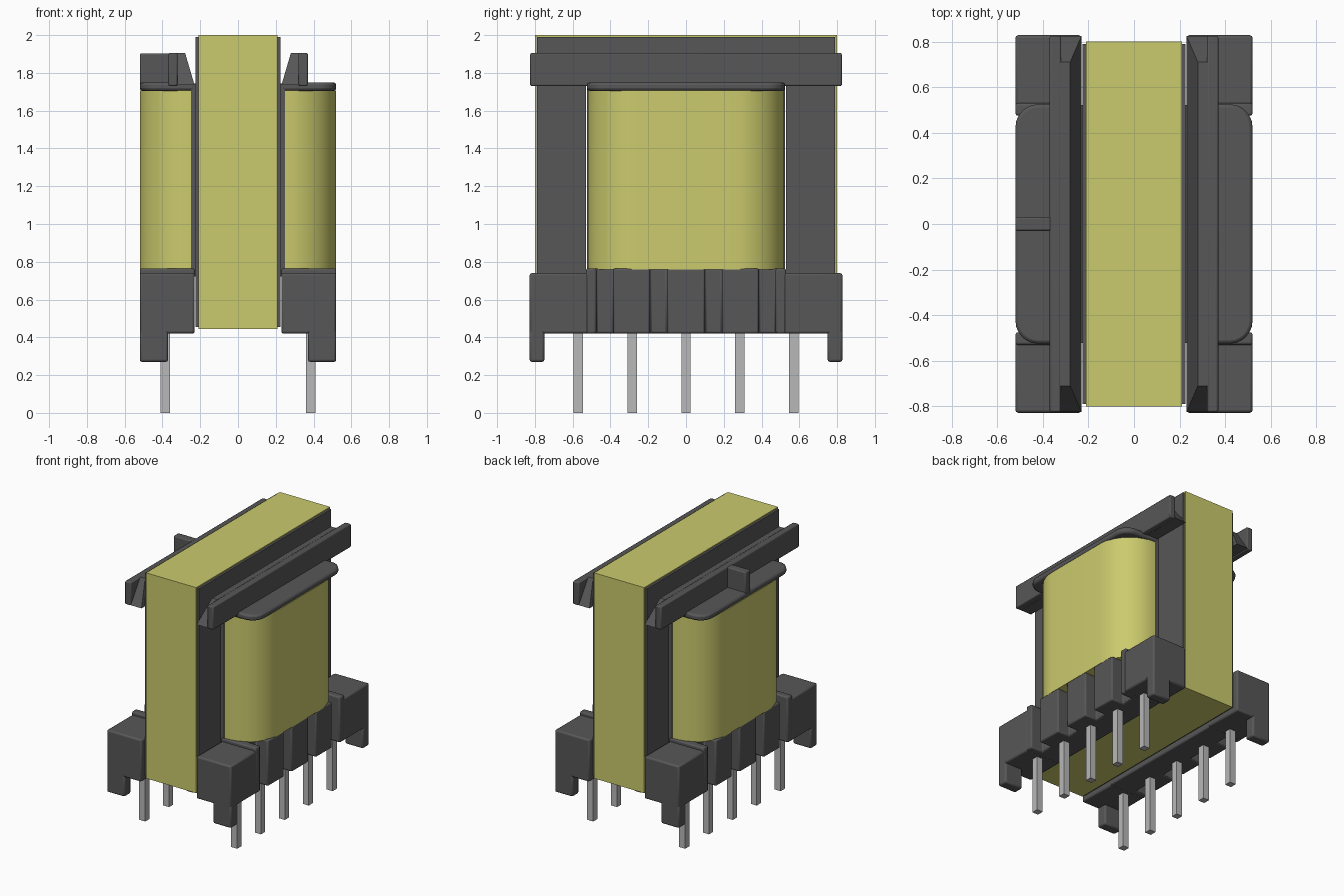
import bpy, bmesh, math
from mathutils import Vector

cube = bpy.data.objects.get("Cube")
if cube:
    bpy.data.objects.remove(cube, do_unlink=True)


def material(name, rgb):
    m = bpy.data.materials.new(name)
    m.use_nodes = True
    m.diffuse_color = (*rgb, 1)
    bsdf = m.node_tree.nodes["Principled BSDF"]
    bsdf.inputs["Base Color"].default_value = (*rgb, 1)
    bsdf.inputs["Roughness"].default_value = 0.6
    return m


DARK = material("dark grey plastic", (0.095, 0.095, 0.095))
YELLOW = material("yellow tape", (0.6, 0.595, 0.155))
METAL = material("pin metal", (0.48, 0.48, 0.48))


def finish(bm, name, mat, bevel=0, smooth=False):
    bmesh.ops.recalc_face_normals(bm, faces=bm.faces)
    me = bpy.data.meshes.new(name)
    bm.to_mesh(me)
    bm.free()
    me.materials.append(mat)
    ob = bpy.data.objects.new(name, me)
    bpy.context.collection.objects.link(ob)
    if bevel:
        mod = ob.modifiers.new("soft edges", "BEVEL")
        mod.width, mod.segments = bevel, 2
        mod.limit_method, mod.angle_limit = "ANGLE", math.radians(40)
    if bevel or smooth:
        bpy.ops.object.select_all(action="DESELECT")
        ob.select_set(True)
        bpy.context.view_layer.objects.active = ob
        bpy.ops.object.shade_smooth_by_angle(angle=math.radians(35))
    return ob


def prism(name, points, axis, lo, hi, mat, bevel=0, smooth=False):
    """Extrude a 2D outline along one axis (the other two keep their order)."""
    bm = bmesh.new()
    def place(p, d):
        c = list(p)
        c.insert("xyz".index(axis), d)
        return bm.verts.new(c)
    face = bm.faces.new([place(p, lo) for p in points])
    top = bmesh.ops.extrude_face_region(bm, geom=[face])["geom"]
    shift = Vector([hi - lo if a == axis else 0 for a in "xyz"])
    bmesh.ops.translate(bm, vec=shift, verts=[v for v in top if isinstance(v, bmesh.types.BMVert)])
    return finish(bm, name, mat, bevel, smooth)


def box(name, x, y, z, mat, bevel=0):
    outline = [(x[0], y[0]), (x[1], y[0]), (x[1], y[1]), (x[0], y[1])]
    return prism(name, outline, "z", z[0], z[1], mat, bevel)


def arc(cx, cy, r, start, steps=10):
    angles = [math.radians(start + 90 * i / steps) for i in range(steps + 1)]
    return [(cx + r * math.cos(a), cy + r * math.sin(a)) for a in angles]


def span(a, b, s):
    return sorted((a * s, b * s))


# Two E-shaped core halves meeting at mid height
def core_half(name, outer, window, middle):
    right = [(0.23, middle), (0.23, window), (0.53, window), (0.53, middle),
             (0.79, middle), (0.79, outer)]
    outline = right + [(-y, z) for y, z in reversed(right)]
    prism(name, outline, "x", -0.225, 0.225, DARK)


core_half("lower_core", 0.455, 0.72, 1.23)
core_half("upper_core", 1.99, 1.745, 1.23)

# Tape band around the core
bm = bmesh.new()
rim = [bm.verts.new((-0.21, y, z)) for y, z in
       ((-0.8, 0.445), (0.8, 0.445), (0.8, 2), (-0.8, 2))]
edges = [bm.edges.new((rim[i], rim[(i + 1) % 4])) for i in range(4)]
ext = bmesh.ops.extrude_edge_only(bm, edges=edges)["geom"]
bmesh.ops.translate(bm, vec=(0.42, 0, 0), verts=[v for v in ext if isinstance(v, bmesh.types.BMVert)])
tape = finish(bm, "tape_band", YELLOW)
mod = tape.modifiers.new("thickness", "SOLIDIFY")
mod.thickness, mod.offset, mod.use_even_offset = 0.009, -1, True

# Bobbin tube and the taped winding around it
box("bobbin_tube", (-0.25, 0.25), (-0.523, 0.523), (0.722, 1.743), DARK)
r, c = 0.26, 0.26
winding = arc(c, c, r, 0) + arc(-c, c, r, 90) + arc(-c, -c, r, 180) + arc(c, -c, r, 270)
prism("winding", winding, "z", 0.76, 1.708, YELLOW, smooth=True)

PINS = [-0.57, -0.285, 0, 0.285, 0.57]
for s, side in ((1, "left"), (-1, "right")):
    # Upper flange with rounded outer corners
    flange = [(0.23, -0.525)] + arc(0.42, -0.425, 0.1, 270, 6) + arc(0.42, 0.425, 0.1, 0, 6) + [(0.23, 0.525)]
    prism(f"{side}_upper_flange", [(s * x, y) for x, y in flange], "z", 1.705, 1.75, DARK, 0.014)

    # Upper rail: sloped inner side, with ramps at both ends
    slope = [(0.23, 1.735), (0.325, 1.735), (0.325, 1.905), (0.28, 1.905)]
    ramp = prism(f"{side}_rail_inner", [(s * x, z) for x, z in slope], "y", -0.825, 0.825, DARK)
    for v in ramp.data.vertices:
        if v.co.z > 1.8:
            v.co.y = math.copysign(0.71, v.co.y)
    box(f"{side}_rail_outer", span(0.32, 0.37, s), (-0.825, 0.825), (1.73, 1.905), DARK, 0.008)

    # Comb-shaped pin carrier with wire grooves
    comb = [(0.23, -0.53), (0.52, -0.53)]
    for a, b in ((-0.475, -0.385), (-0.19, -0.1), (0.1, 0.19), (0.385, 0.475)):
        comb += [(0.52, a), (0.42, a), (0.42, b), (0.52, b)]
    comb += [(0.52, 0.53), (0.23, 0.53)]
    prism(f"{side}_pin_carrier", [(s * x, y) for x, y in comb], "z", 0.42, 0.765, DARK, 0.01)

    # End blocks and standoff feet
    for t, end in ((1, "back"), (-1, "front")):
        box(f"{side}_{end}_block", span(0.23, 0.52, s), span(0.515, 0.828, t), (0.42, 0.74), DARK, 0.012)
        box(f"{side}_{end}_foot", span(0.37, 0.52, s), span(0.75, 0.828, t), (0.27, 0.45), DARK, 0.012)

    # Pins
    for i, y in enumerate(PINS):
        box(f"{side}_pin_{i + 1}", span(0.36, 0.41, s), (y - 0.025, y + 0.025), (0, 0.43), METAL)

# Orientation rib on one side only
box("orientation_rib", (-0.52, -0.36), (-0.03, 0.03), (1.735, 1.903), DARK, 0.008)
